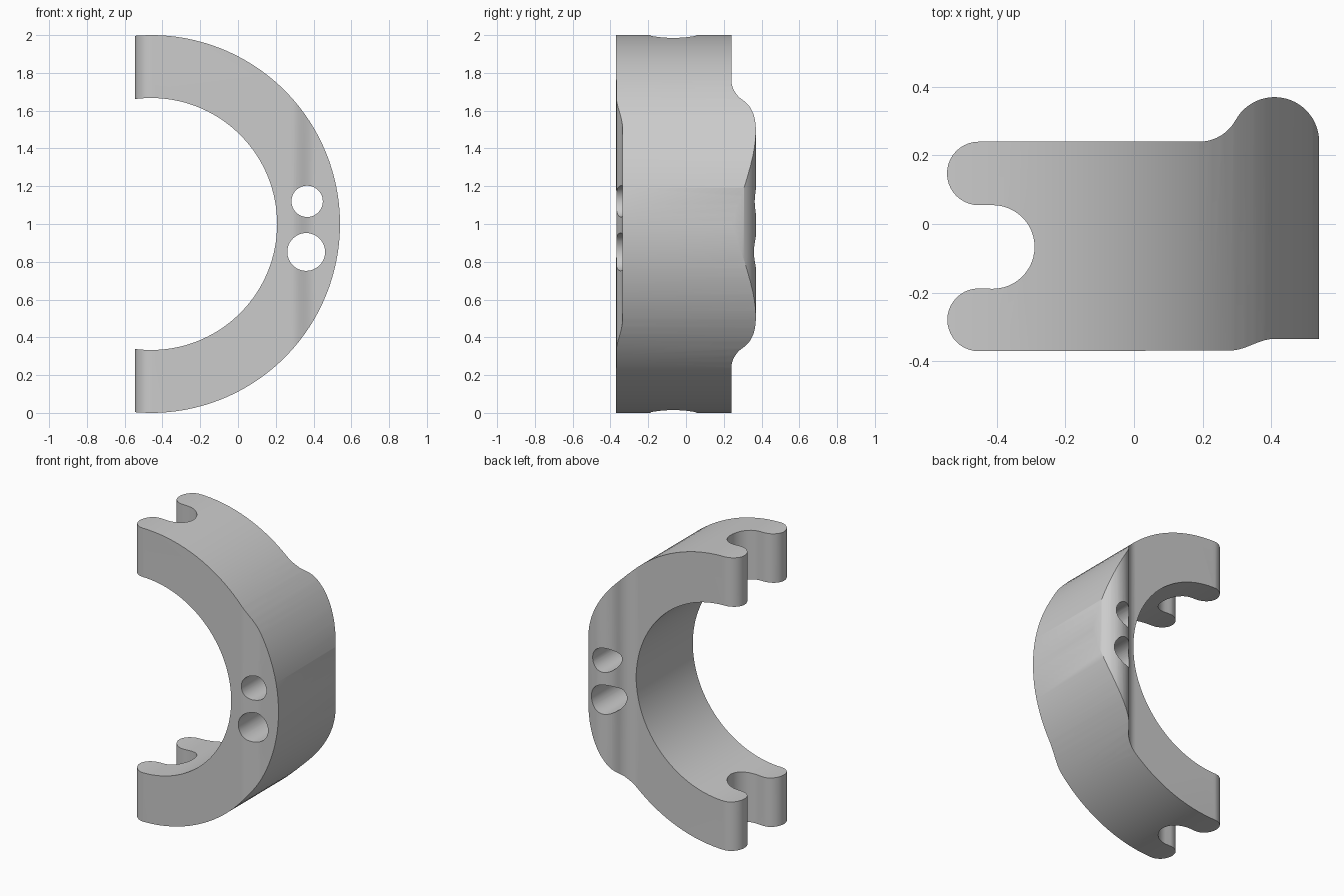
import bpy, bmesh
from math import sin, cos, pi, radians
from mathutils import Vector

if "Cube" in bpy.data.objects:
    bpy.data.objects.remove(bpy.data.objects["Cube"])


def arc(cx, cy, r, a0, a1, n):
    """Points on an arc, angles in degrees."""
    return [(cx + r * cos(radians(a0 + (a1 - a0) * i / n)),
             cy + r * sin(radians(a0 + (a1 - a0) * i / n))) for i in range(n + 1)]


def prism(name, pts, axis, lo, hi):
    """Extrude a 2D outline along y (points are x,z) or z (points are x,y)."""
    bm = bmesh.new()
    place = (lambda p: (p[0], lo, p[1])) if axis == 'y' else (lambda p: (p[0], p[1], lo))
    face = bm.faces.new([bm.verts.new(place(p)) for p in pts])
    out = bmesh.ops.extrude_face_region(bm, geom=[face])
    step = Vector((0, hi - lo, 0)) if axis == 'y' else Vector((0, 0, hi - lo))
    bmesh.ops.translate(bm, vec=step,
                        verts=[g for g in out['geom'] if isinstance(g, bmesh.types.BMVert)])
    bmesh.ops.recalc_face_normals(bm, faces=bm.faces)
    mesh = bpy.data.meshes.new(name)
    bm.to_mesh(mesh)
    bm.free()
    obj = bpy.data.objects.new(name, mesh)
    bpy.context.collection.objects.link(obj)
    return obj


def combine(target, tool, operation):
    tool.hide_render = True
    mod = target.modifiers.new(tool.name, 'BOOLEAN')
    mod.operation, mod.solver, mod.object = operation, 'EXACT', tool
    bpy.context.view_layer.objects.active = target
    bpy.ops.object.modifier_apply(modifier=mod.name)
    bpy.data.objects.remove(tool)


# Half ring seen from the front
ring = arc(-0.46, 1, 1.0, -110, 110, 80) + arc(-0.46, 1, 0.667, 110, -110, 80)
clamp = prism("half_ring_clamp", ring, 'y', -0.6, 0.6)

# Outline seen from the top: forked left end, rounded bulge at the back right
outline = arc(-0.453, -0.2795, 0.0915, 90, 270, 20)
outline += [(0.28 + 0.13 * t / 10, -0.369 + 0.017 * (1 - cos(pi * t / 10))) for t in range(11)]
outline += [(0.54, -0.335)]
outline += arc(0.41, 0.24, 0.13, 0, 151.2, 24)
outline += arc(0.19, 0.361, 0.121, -28.8, -90, 10)
outline += arc(-0.453, 0.1475, 0.0925, 90, 270, 20)
outline += arc(-0.412, -0.067, 0.122, 90, -90, 24)
combine(clamp, prism("outline_cutter", outline, 'z', -0.2, 2.2), 'INTERSECT')

# Two through holes
for i, (x, z, r) in enumerate([(0.366, 1.12, 0.083), (0.361, 0.852, 0.1)]):
    hole = prism(f"hole_cutter_{i}", arc(x, z, r, 0, 360 - 7.5, 47), 'y', -0.7, 0.7)
    combine(clamp, hole, 'DIFFERENCE')

bpy.ops.object.select_all(action='DESELECT')
clamp.select_set(True)
bpy.context.view_layer.objects.active = clamp
bpy.ops.object.shade_smooth_by_angle(angle=radians(30))
